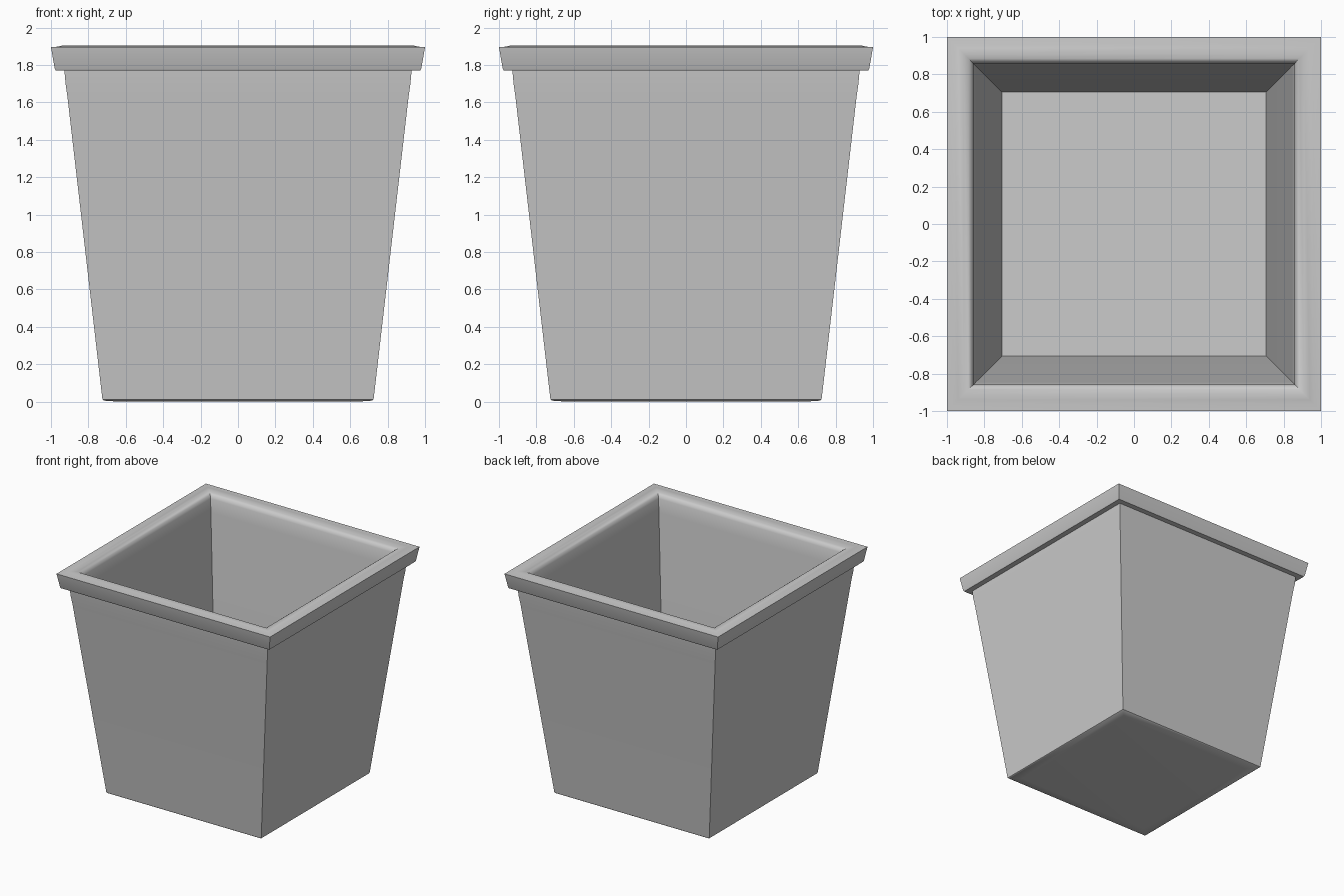
import bpy, bmesh, math

if "Cube" in bpy.data.objects:
    bpy.data.objects.remove(bpy.data.objects["Cube"])

# Square profile (half-width, z): outside from base up, over the lip, down to the floor
profile = [
    (0.64, 0.0), (0.715, 0.005), (0.725, 0.012),            # base
    (0.912, 1.63), (0.922, 1.70), (0.928, 1.77),            # outer wall
    (0.974, 1.77), (0.98, 1.78), (1.0, 1.895),              # rim band
    (0.96, 1.898), (0.94, 1.904), (0.91, 1.904), (0.885, 1.898),  # rim top
    (0.868, 1.885), (0.858, 1.86), (0.846, 1.75),           # rounded inner lip
    (0.705, 0.04),                                          # inner wall
]


def square_ring(bm, r, z):
    return [bm.verts.new((sx * r, sy * r, z))
            for sx, sy in ((-1, -1), (1, -1), (1, 1), (-1, 1))]


bm = bmesh.new()
rings = [square_ring(bm, r, z) for r, z in profile]

# Walls between neighbouring rings
for low, high in zip(rings, rings[1:]):
    for i in range(4):
        j = (i + 1) % 4
        bm.faces.new((low[i], low[j], high[j], high[i]))

# Underside and inner floor
bm.faces.new(rings[0][::-1])
bm.faces.new(rings[-1])
bmesh.ops.recalc_face_normals(bm, faces=bm.faces)

mesh = bpy.data.meshes.new("square_planter")
bm.to_mesh(mesh)
bm.free()
planter = bpy.data.objects.new("square_planter", mesh)
bpy.context.collection.objects.link(planter)

# Smooth the soft lip, keep corners sharp
bpy.context.view_layer.objects.active = planter
planter.select_set(True)
bpy.ops.object.shade_smooth_by_angle(angle=math.radians(35))
